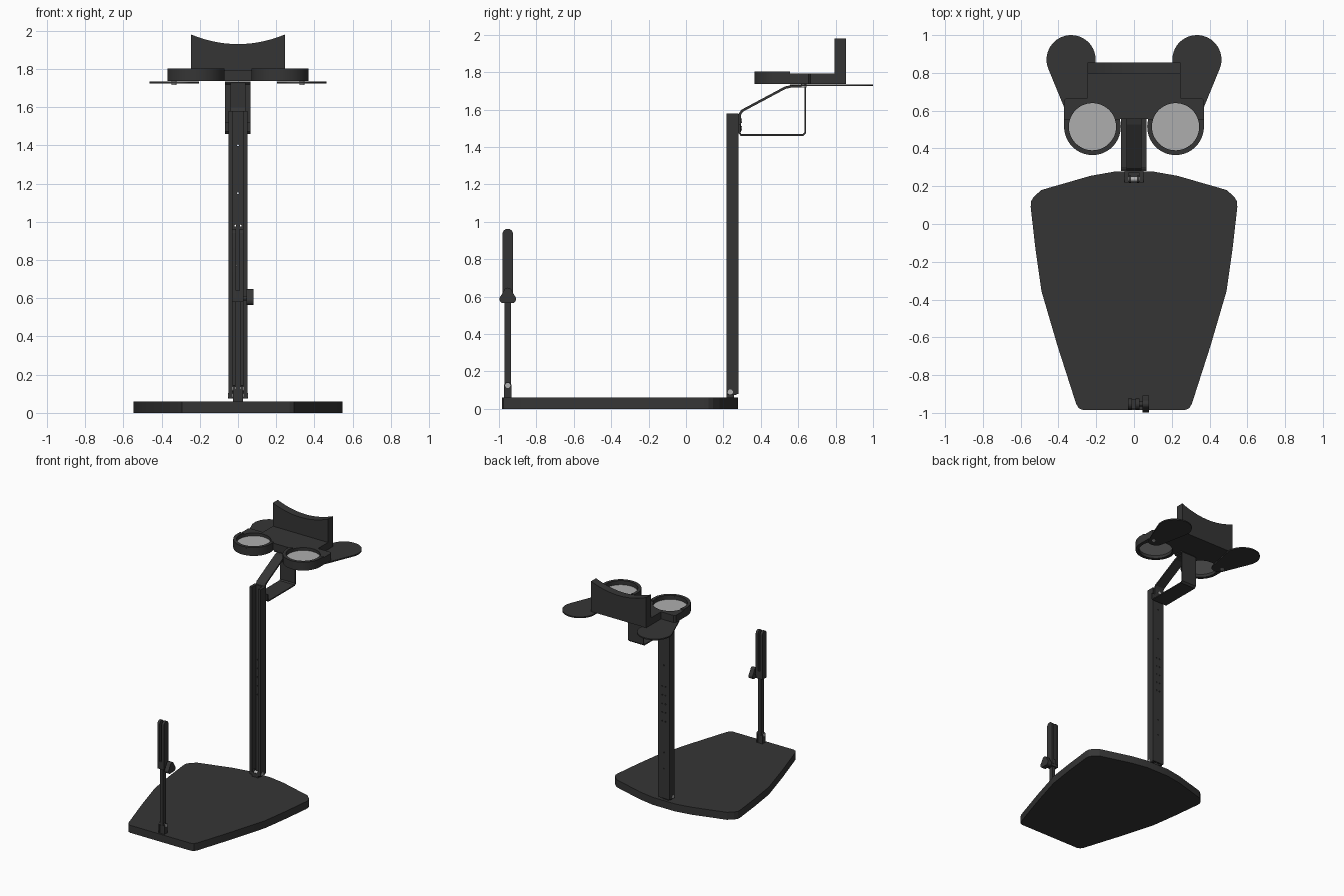
import bpy, bmesh
from math import sin, cos, radians
from mathutils import Vector

if "Cube" in bpy.data.objects:
    bpy.data.objects.remove(bpy.data.objects["Cube"])


def material(name, v):
    m = bpy.data.materials.new(name)
    m.diffuse_color = (v, v, v, 1)
    m.use_nodes = True
    m.node_tree.nodes["Principled BSDF"].inputs["Base Color"].default_value = m.diffuse_color
    return m


DARK = material("charcoal", 0.036)
LENS = material("pale grey", 0.42)
STEEL = material("steel", 0.45)


def arc(cx, cy, r, a0, a1, n):
    return [(cx + r * cos(radians(a0 + (a1 - a0) * i / n)),
             cy + r * sin(radians(a0 + (a1 - a0) * i / n))) for i in range(n + 1)]


def circle(cx, cy, r, n=16):
    return arc(cx, cy, r, 0, 360, n)[:-1]


def flip(pts):
    return [(-x, y) for x, y in reversed(pts)]


def prism(name, outline, lo, hi, axis="z", holes=(), mat=DARK):
    """Extrude an outline (with optional holes) along an axis from lo to hi."""
    place = {"z": lambda u, v, w: (u, v, w),
             "x": lambda u, v, w: (w, u, v),
             "y": lambda u, v, w: (u, w, v)}[axis]
    bm = bmesh.new()
    edges = []
    for loop in [outline, *holes]:
        vs = [bm.verts.new(place(u, v, lo)) for u, v in loop]
        edges += [bm.edges.new((vs[i - 1], vs[i])) for i in range(len(vs))]
    bmesh.ops.triangle_fill(bm, use_beauty=True, edges=edges)
    top = bmesh.ops.extrude_face_region(bm, geom=bm.faces[:], use_keep_orig=True)
    moved = [g for g in top["geom"] if isinstance(g, bmesh.types.BMVert)]
    bmesh.ops.translate(bm, verts=moved, vec=place(0, 0, hi - lo))
    bmesh.ops.recalc_face_normals(bm, faces=bm.faces[:])
    me = bpy.data.meshes.new(name)
    bm.to_mesh(me)
    bm.free()
    me.materials.append(mat)
    ob = bpy.data.objects.new(name, me)
    bpy.context.collection.objects.link(ob)
    bpy.context.view_layer.objects.active = ob
    ob.select_set(True)
    bpy.ops.object.shade_smooth_by_angle(angle=radians(12))
    ob.select_set(False)
    return ob


def box(name, x0, x1, y0, y1, z0, z1):
    return prism(name, [(x0, y0), (x1, y0), (x1, y1), (x0, y1)], z0, z1)


def ribbon(path, t):
    """Outline of a bent strip of thickness t following a path."""
    p = [Vector(q) for q in path]
    left, right = [], []
    for i, q in enumerate(p):
        a = (q - p[i - 1]).normalized() if i else (p[1] - q).normalized()
        b = (p[i + 1] - q).normalized() if i < len(p) - 1 else a
        n = Vector((-(a + b).y, (a + b).x)).normalized()
        n *= t / 2 / max(0.4, n.dot(Vector((-a.y, a.x))))
        left.append(tuple(q + n))
        right.append(tuple(q - n))
    return left + right[::-1]


# Base plate
half = [(0.27, -0.985), (0.293, -0.975), (0.307, -0.95), (0.405, -0.645),
        (0.49, -0.355), (0.522, -0.13), (0.547, 0.09), (0.545, 0.12), (0.53, 0.145),
        (0.49, 0.18), (0.23, 0.255), (0.1, 0.278)]
prism("base_plate", half + flip(half), 0, 0.06)

# Rear column: perforated back plate and two front rails
holes = [circle(x, z, 0.005, 8) for x, z in
         [(0, 0.32), (0, 0.45), (0, 1.15), (0, 1.4)] +
         [(s * 0.014, 0.7 + 0.07 * i) for s in (-1, 1) for i in range(5)]]
prism("column_back", [(-0.05, 0.08), (0.05, 0.08), (0.05, 1.58), (-0.05, 1.58)],
      0.27, 0.282, "y", holes)
for side, x0 in (("left", -0.05), ("right", 0.028)):
    box(f"column_rail_{side}", x0, x0 + 0.022, 0.217, 0.27, 0.075, 1.58)


# Hinge feet with a cross bolt
def foot(name, y, top, bolt_z, w):
    box(name + "_foot", -0.02, 0.02, y - 0.018, y + 0.018, 0.06, bolt_z)
    for s in (-1, 1):
        x = s * 0.021
        ear = [(y - 0.02, 0.06), (y + 0.02, 0.06)] + arc(y, top - 0.02, 0.02, 0, 180, 8)
        prism(f"{name}_lug_{s}", ear, x - 0.005, x + 0.005, "x")
    prism(name + "_bolt", circle(y, bolt_z, 0.014), -w, w, "x", mat=STEEL)


foot("column", 0.237, 0.11, 0.09, 0.052)
foot("pole", -0.953, 0.145, 0.125, 0.032)

# Front pole and its forked clamp
box("pole", -0.013, 0.013, -0.97, -0.936, 0.08, 0.62)
prong = [(-0.981, 0.6), (-0.925, 0.6)] + arc(-0.953, 0.935, 0.028, 0, 180, 12)
for side, x0 in (("left", -0.031), ("right", 0.008)):
    prism(f"fork_{side}", prong, x0, x0 + 0.02, "x")
box("fork_collar", -0.031, 0.028, -0.979, -0.927, 0.58, 0.64)

# Three-lobed tightening knob
prism("knob_shaft", circle(-0.953, 0.6, 0.012), 0.02, 0.05, "x")
knob = []
for a in (90, 210, 330):
    cx, cz = -0.953 + 0.026 * cos(radians(a)), 0.6 + 0.026 * sin(radians(a))
    knob += arc(cx, cz, 0.022, a - 75, a + 75, 8)
prism("knob", knob, 0.045, 0.08, "x")

# Diagonal strap and wide bent bracket under the head
prism("diagonal_strap", ribbon([(0.288, 1.48), (0.288, 1.575), (0.3, 1.594),
      (0.53, 1.717), (0.56, 1.724), (0.63, 1.724)], 0.013), -0.04, 0.04, "x")
prism("support_bracket", ribbon([(0.286, 1.52), (0.286, 1.475), (0.295, 1.464),
      (0.625, 1.464), (0.637, 1.475), (0.637, 1.72), (0.627, 1.731), (0.555, 1.731)],
      0.009), -0.069, 0.066, "x")
for z in (1.5, 1.54):
    prism("strap_bolt", circle(0, z, 0.012), 0.29, 0.3, "y", mat=STEEL)

# Head plate with two round openings
CX, CY = 0.22, 0.515
side = [(0.08, 0.555)] + arc(CX, CY, 0.15, 166, 360, 32) + [
    (0.37, 0.655), (0.358, 0.667), (0.245, 0.667), (0.245, 0.855)]
prism("head_plate", side + flip(side), 1.736, 1.793,
      holes=[circle(s * CX, CY, 0.125, 48) for s in (-1, 1)])

# Raised front rims, lenses, paddles and their pivots
rim = arc(CX, CY, 0.15, 164, 360, 32) + [(0.37, 0.555)] + arc(CX, CY, 0.125, 378.7, 161.3, 32)
paddle = arc(0.333, 0.87, 0.13, -22.4, 191.4, 28) + arc(0.31, 0.63, 0.06, 191.4, 337.6, 16)
for tag, s, f in (("right", 1, list), ("left", -1, flip)):
    prism(f"rim_{tag}", f(rim), 1.793, 1.803)
    prism(f"lens_{tag}", circle(s * CX, CY, 0.126, 48), 1.76, 1.77, mat=LENS)
    prism(f"paddle_{tag}", f(paddle), 1.725, 1.735)
    prism(f"paddle_pivot_{tag}", circle(s * 0.335, 0.63, 0.014), 1.717, 1.74, mat=STEEL)

# Upright rest with a concave top edge
curve = [(0.245 - 0.49 * i / 20, 1.93 + 0.05 * (1 - i / 10) ** 2) for i in range(21)]
prism("upright_rest", [(-0.245, 1.736), (0.245, 1.736)] + curve, 0.793, 0.856, "y")
